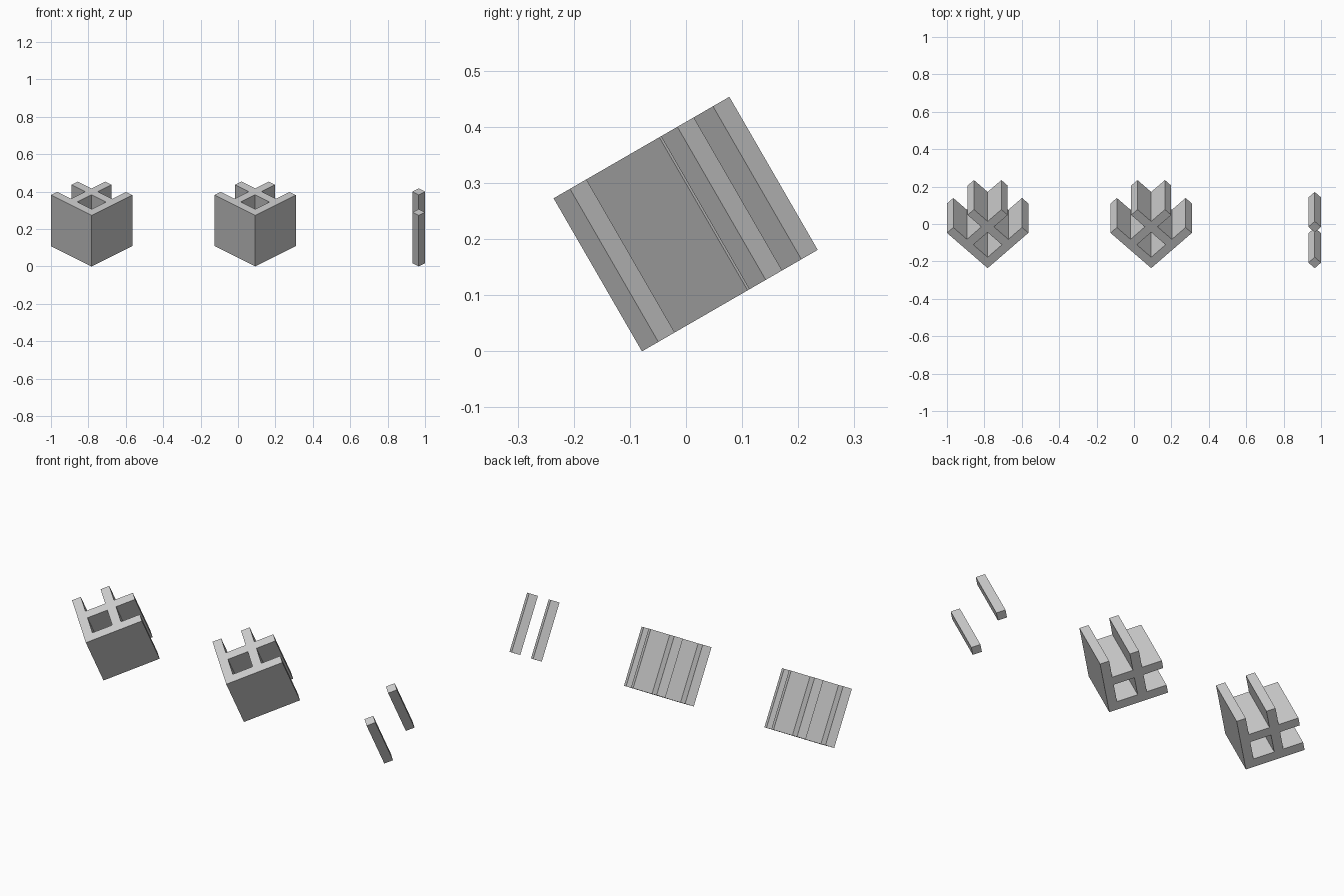
import bpy, bmesh
from math import radians
from mathutils import Matrix

if "Cube" in bpy.data.objects:
    bpy.data.objects.remove(bpy.data.objects["Cube"])

# Dimensions in the tilted frame: slat thickness, inner slat offset, slat length, height
T, C, L, H = 0.0477, 0.1563, 0.3076, 0.315
BREAKS = [0, T, C, C + T, L]
TILT = Matrix.Rotation(radians(30), 4, 'X') @ Matrix.Rotation(radians(45), 4, 'Z')


def extruded_cells(name, cx, cells):
    """Extrude the chosen grid cells upward, then lean and turn the result."""
    bm = bmesh.new()
    for i, j in cells:
        pts = [(i, j), (i + 1, j), (i + 1, j + 1), (i, j + 1)]
        bm.faces.new([bm.verts.new((BREAKS[a], BREAKS[b], 0)) for a, b in pts])
    bmesh.ops.remove_doubles(bm, verts=bm.verts, dist=1e-5)
    ext = bmesh.ops.extrude_face_region(bm, geom=bm.faces[:], use_keep_orig=True)
    top = [v for v in ext['geom'] if isinstance(v, bmesh.types.BMVert)]
    bmesh.ops.translate(bm, verts=top, vec=(0, 0, H))
    bmesh.ops.recalc_face_normals(bm, faces=bm.faces)
    # Merge coplanar cells
    bmesh.ops.dissolve_limit(bm, angle_limit=0.01, verts=bm.verts, edges=bm.edges)
    bm.transform(Matrix.Translation((cx, -0.0785, 0)) @ TILT)
    me = bpy.data.meshes.new(name)
    bm.to_mesh(me)
    bm.free()
    ob = bpy.data.objects.new(name, me)
    bpy.context.collection.objects.link(ob)


# Two crossed-slat lattices, open on their far sides
lattice = [(i, j) for i in range(4) for j in range(4) if i % 2 == 0 or j % 2 == 0]
lattice = [(i, j) for i, j in lattice]
extruded_cells("left_lattice", -0.7825, lattice)
extruded_cells("middle_lattice", 0.092, lattice)

# Two square posts standing where the slats cross
extruded_cells("front_post", 0.9663, [(0, 0)])
extruded_cells("back_post", 0.9663, [(2, 2)])
